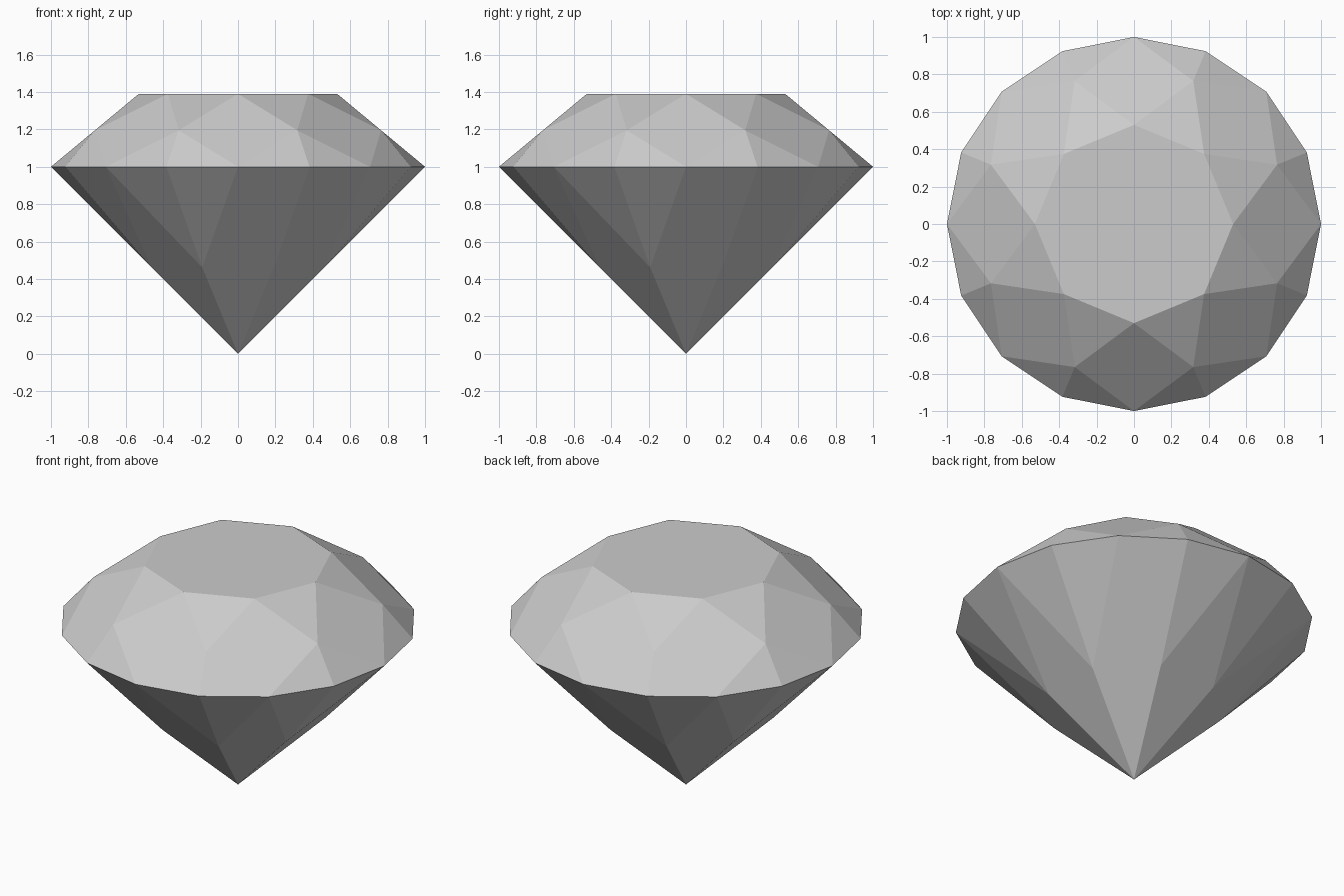
import bpy
import bmesh
from math import cos, sin, pi

cube = bpy.data.objects.get("Cube")
if cube:
    bpy.data.objects.remove(cube, do_unlink=True)

SIDES = 8
STEP = 2 * pi / SIDES

stone = bpy.data.materials.new("pale_grey")
stone.use_nodes = True
grey = (0.6, 0.6, 0.6, 1)
stone.diffuse_color = grey
stone.node_tree.nodes["Principled BSDF"].inputs["Base Color"].default_value = grey

bm = bmesh.new()


def ring(count, radius, z, offset=0.0):
    """Evenly spaced vertices on a circle."""
    angles = [offset + 2 * pi * i / count for i in range(count)]
    return [bm.verts.new((radius * cos(a), radius * sin(a), z)) for a in angles]


table = ring(SIDES, 0.53, 1.39)
crown = ring(SIDES, 0.828, 1.195, STEP / 2)
girdle = ring(SIDES * 2, 1.0, 1.0)
pavilion = ring(SIDES, 0.5, 0.462, STEP / 2)
culet = bm.verts.new((0, 0, 0))

# Flat table on top
bm.faces.new(table)

for i in range(SIDES):
    j = (i + 1) % SIDES
    corner, middle, after = girdle[2 * i], girdle[2 * i + 1], girdle[2 * j]
    # Crown: star triangle, kite and two girdle triangles
    bm.faces.new((table[j], table[i], crown[i]))
    bm.faces.new((table[i], crown[i - 1], corner, crown[i]))
    bm.faces.new((crown[i], corner, middle))
    bm.faces.new((crown[i], middle, after))
    # Pavilion: long kite and two girdle triangles
    bm.faces.new((culet, pavilion[i], corner, pavilion[i - 1]))
    bm.faces.new((pavilion[i], middle, corner))
    bm.faces.new((pavilion[i], after, middle))

bmesh.ops.recalc_face_normals(bm, faces=bm.faces)
mesh = bpy.data.meshes.new("cut_gem")
bm.to_mesh(mesh)
bm.free()
mesh.materials.append(stone)
gem = bpy.data.objects.new("cut_gem", mesh)
bpy.context.collection.objects.link(gem)
